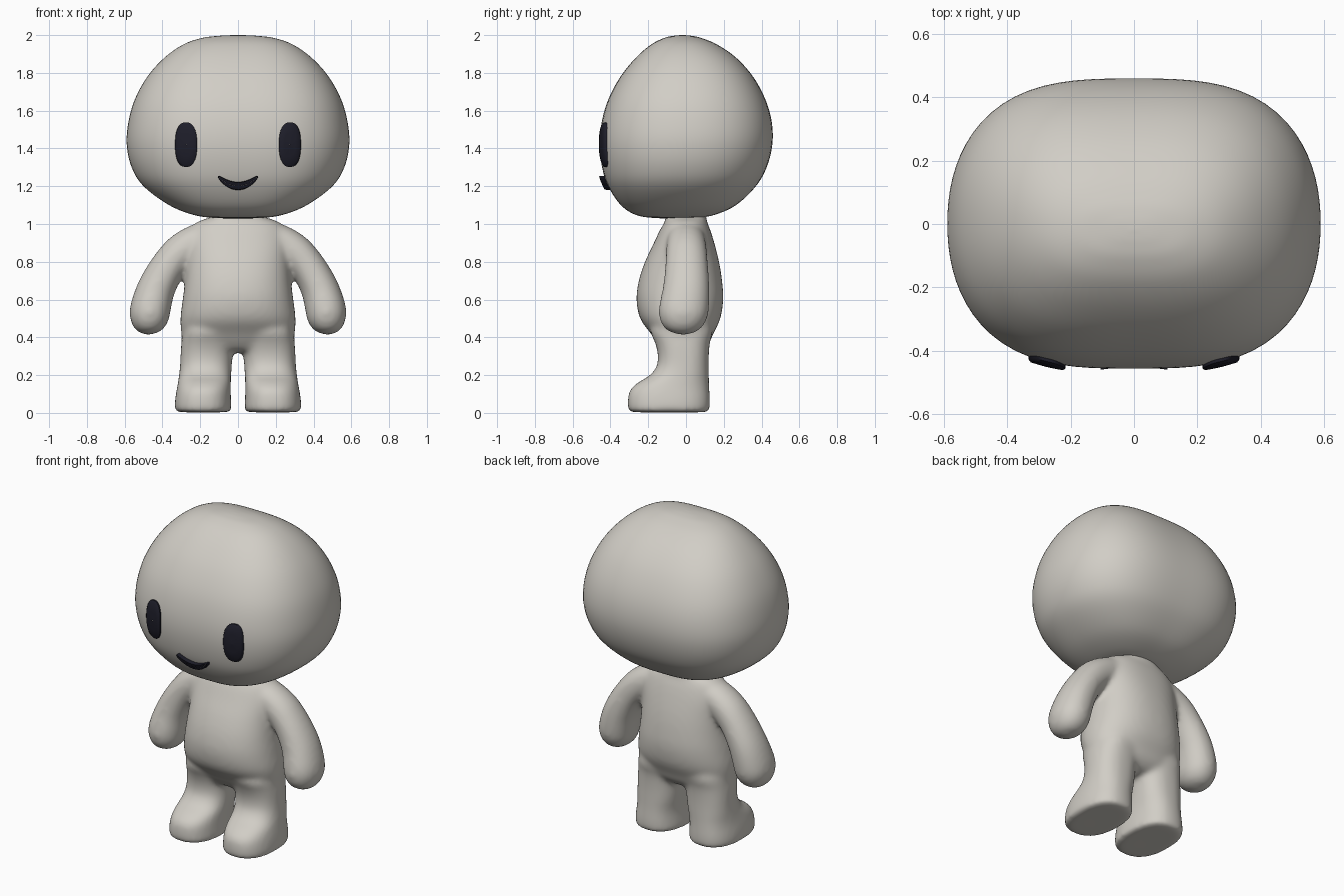
import bpy, bmesh, math
from mathutils import Vector
from mathutils.bvhtree import BVHTree

if "Cube" in bpy.data.objects:
    bpy.data.objects.remove(bpy.data.objects["Cube"])


def material(name, rgb):
    m = bpy.data.materials.new(name)
    m.diffuse_color = (*rgb, 1)
    m.use_nodes = True
    m.node_tree.nodes["Principled BSDF"].inputs["Base Color"].default_value = m.diffuse_color
    return m


CLAY = material("warm grey", (0.64, 0.615, 0.565))
DARK = material("dark navy", (0.013, 0.013, 0.023))


def spline(keys, steps):
    """Catmull-Rom interpolation through tuples of numbers."""
    k = [Vector(v) for v in keys]
    out = []
    for i in range(len(k) - 1):
        a, b, c, d = k[max(i - 1, 0)], k[i], k[i + 1], k[min(i + 2, len(k) - 1)]
        for s in range(steps):
            t = s / steps
            out.append(0.5 * (2 * b + (c - a) * t + (2 * a - 5 * b + 4 * c - d) * t * t
                              + (3 * b - a - 3 * c + d) * t ** 3))
    return out + [k[-1]]


def outline(p, count, q=None):
    """Unit superellipse points with exponents p across and q in depth."""
    q = q or p
    pts = []
    for i in range(count):
        c, s = math.cos(2 * math.pi * i / count), math.sin(2 * math.pi * i / count)
        lo, hi = 0.9, 1.5
        for _ in range(25):
            r = (lo + hi) / 2
            if abs(r * c) ** p + abs(r * s) ** q < 1:
                lo = r
            else:
                hi = r
        pts.append((c * r, s * r))
    return pts


def loft(bm, keys, n=2.0, q=None, side=1, follow=False, count=48, steps=5):
    """Skin rings given as (x, z, half width, front y, back y)."""
    path = spline(keys, steps)
    section = outline(n, count, q)
    rings = []
    for i, (x, z, rx, yf, yb) in enumerate(path):
        ax, az = 1, 0
        if follow:                       # tilt the ring across the path
            a, b = path[max(i - 1, 0)], path[min(i + 1, len(path) - 1)]
            d = Vector((b[0] - a[0], b[1] - a[1])).normalized()
            ax, az = -d.y, d.x
        rings.append([bm.verts.new((side * (x + ax * rx * u),
                                    (yf + yb) / 2 + v * (yb - yf) / 2,
                                    z + az * rx * u)) for u, v in section])
    for a, b in zip(rings, rings[1:]):
        for i in range(count):
            j = (i + 1) % count
            bm.faces.new((a[i], a[j], b[j], b[i]))
    bm.faces.new(rings[0])
    bm.faces.new(rings[-1])


def finish(bm, name, mat):
    bmesh.ops.recalc_face_normals(bm, faces=bm.faces)
    for f in bm.faces:
        f.smooth = True
    me = bpy.data.meshes.new(name)
    bm.to_mesh(me)
    me.materials.append(mat)
    ob = bpy.data.objects.new(name, me)
    bpy.context.collection.objects.link(ob)
    return ob


# Head: wide rounded block
HEAD = [(1.03, .01, -.07, -.05), (1.032, .12, -.17, .05), (1.048, .235, -.265, .15),
        (1.10, .365, -.345, .265), (1.20, .50, -.412, .37), (1.30, .563, -.444, .427),
        (1.42, .589, -.457, .457), (1.54, .58, -.446, .454), (1.66, .546, -.411, .42),
        (1.78, .48, -.347, .355), (1.88, .39, -.266, .266), (1.95, .29, -.185, .165),
        (1.985, .19, -.115, .08), (1.997, .09, -.062, .025), (2.0, .01, -.022, -.015)]
bm = bmesh.new()
loft(bm, [(0, *k) for k in HEAD], n=3.1, q=2.15, count=80)
bmesh.ops.recalc_face_normals(bm, faces=bm.faces)
surface = BVHTree.FromBMesh(bm)
finish(bm, "head", CLAY)

# Body: torso, legs and arms fused into one soft skin
bm = bmesh.new()
TORSO = [(.32, .02, -.03, .03), (.33, .2, -.11, .08), (.37, .28, -.152, .122),
         (.42, .30, -.186, .145), (.50, .305, -.243, .182), (.60, .293, -.262, .197),
         (.70, .28, -.25, .191), (.80, .272, -.217, .175), (.90, .27, -.17, .15),
         (.97, .25, -.137, .128), (1.005, .225, -.115, .113), (1.025, .18, -.108, .108),
         (1.04, .13, -.108, .108), (1.06, .11, -.1, .1), (1.07, .01, -.01, .01)]
loft(bm, [(0, *k) for k in TORSO], n=2.3)

LEG = [(.185, .004, .01, -.1, -.08), (.185, .004, .135, -.285, .11),
       (.185, .015, .15, -.306, .125), (.185, .07, .148, -.308, .127),
       (.182, .12, .143, -.297, .124), (.178, .16, .140, -.255, .122),
       (.174, .20, .138, -.19, .121), (.170, .25, .137, -.154, .12),
       (.166, .31, .138, -.149, .121), (.160, .37, .140, -.163, .126),
       (.155, .44, .135, -.185, .14), (.155, .52, .10, -.12, .1), (.155, .54, .01, -.01, .01)]
ARM = [(.07, .94, .01, -.01, .01), (.09, .938, .075, -.085, .085),
       (.19, .918, .09, -.10, .10), (.29, .862, .095, -.105, .11),
       (.367, .778, .094, -.11, .117), (.43, .665, .1, -.122, .124),
       (.462, .56, .107, -.143, .122),
       (.47, .50, .103, -.14, .112), (.474, .45, .08, -.115, .082),
       (.475, .423, .045, -.07, .04), (.475, .413, .004, -.02, -.01)]
for side in (-1, 1):
    loft(bm, LEG, n=2.4, side=side)
    loft(bm, ARM, n=2.1, side=side, follow=True)
body = finish(bm, "body", CLAY)
fuse = body.modifiers.new("fuse", 'REMESH')
fuse.mode = 'VOXEL'
fuse.voxel_size = 0.013
fuse.use_smooth_shade = True
soften = body.modifiers.new("soften", 'SMOOTH')
soften.factor = 0.5
soften.iterations = 18


def face_patch(name, spine, rim, bulge):
    """Raised patch that hugs the front of the head, shrinking from rim to spine."""
    bm = bmesh.new()
    rings = []
    for scale, lift in ((1, -.012), (1, bulge * .6), (.88, bulge), (.5, bulge), (.02, bulge)):
        ring = []
        for (cx, cz), (px, pz) in zip(spine, rim):
            x, z = cx + (px - cx) * scale, cz + (pz - cz) * scale
            hit = surface.ray_cast(Vector((x, -2, z)), Vector((0, 1, 0)))[0]
            ring.append(bm.verts.new((x, hit.y - lift, z)))
        rings.append(ring)
    for a, b in zip(rings, rings[1:]):
        for i in range(len(a)):
            j = (i + 1) % len(a)
            bm.faces.new((a[i], a[j], b[j], b[i]))
    ob = finish(bm, name, DARK)
    bpy.context.view_layer.objects.active = ob
    ob.select_set(True)
    bpy.ops.object.shade_smooth_by_angle(angle=math.radians(50))
    ob.select_set(False)


# Eyes: tall rounded ovals
for side, label in ((-1, "left"), (1, "right")):
    rim = [(side * .275 + .058 * u, 1.42 + .118 * v) for u, v in outline(2.5, 40)]
    face_patch(label + "_eye", [(side * .275, 1.42)] * 40, rim, .016)

# Mouth: smiling crescent
spine, rim = [], []
for u, v in outline(2.4, 48):
    x = .106 * u
    mid = 1.201 + .05 * abs(u) ** 2
    spine.append((x * .97, mid))
    rim.append((x, mid + .021 * v))
face_patch("mouth", spine, rim, .028)
